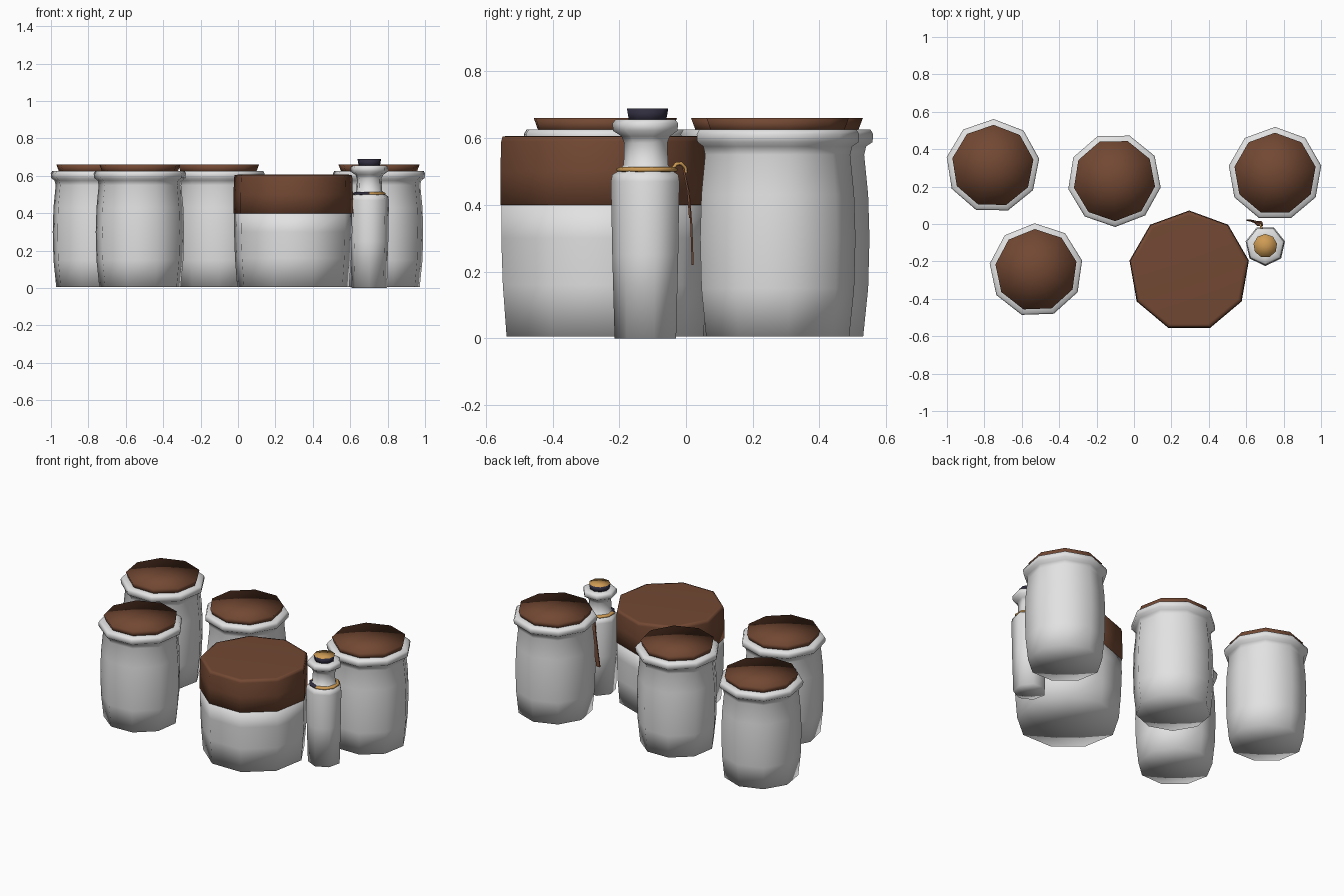
import bpy, bmesh, math
from mathutils import Vector

if "Cube" in bpy.data.objects:
    bpy.data.objects.remove(bpy.data.objects["Cube"])


def mat(name, rgb):
    m = bpy.data.materials.new(name)
    m.diffuse_color = (*rgb, 1)
    m.use_nodes = True
    m.node_tree.nodes["Principled BSDF"].inputs["Base Color"].default_value = m.diffuse_color
    return m


WHITE = mat("white glaze", (0.76, 0.76, 0.76))
BROWN = mat("brown leather", (0.17, 0.065, 0.033))
TAN = mat("golden tan", (0.62, 0.33, 0.09))
NAVY = mat("dark navy", (0.03, 0.027, 0.05))


def finish(bm, name, mats, smooth=True):
    bmesh.ops.recalc_face_normals(bm, faces=bm.faces)
    for f in bm.faces:
        f.smooth = smooth
    me = bpy.data.meshes.new(name)
    bm.to_mesh(me)
    bm.free()
    for m in mats:
        me.materials.append(m)
    ob = bpy.data.objects.new(name, me)
    bpy.context.collection.objects.link(ob)
    return ob


def lathe(name, profile, centre, sides, start, mats, rule=None):
    """Turn (radius, height) points around a vertical axis; both ends get fan caps."""
    bm = bmesh.new()
    cx, cy = centre
    rings = []
    for r, z in profile:
        rings.append([bm.verts.new((cx + r * math.cos(a), cy + r * math.sin(a), z))
                      for a in (math.radians(start) + math.tau * i / sides for i in range(sides))])
    for lo, hi in zip(rings, rings[1:]):
        for i in range(sides):
            j = (i + 1) % sides
            bm.faces.new((lo[i], lo[j], hi[j], hi[i]))
    for ring, (r, z) in ((rings[0], profile[0]), (rings[-1], profile[-1])):
        c = bm.verts.new((cx, cy, z))
        for i in range(sides):
            bm.faces.new((ring[i], ring[(i + 1) % sides], c))
    bmesh.ops.recalc_face_normals(bm, faces=bm.faces)
    if rule:
        for f in bm.faces:
            f.material_index = rule(f)
    return finish(bm, name, mats)


# Four small jars with flared lids
JAR = [(0.221, 0.005), (0.236, 0.15), (0.24, 0.3), (0.236, 0.43), (0.224, 0.55),
       (0.23, 0.575), (0.249, 0.588), (0.251, 0.612), (0.243, 0.625), (0.2, 0.625)]
LID = [(0.203, 0.615), (0.22, 0.66)]
for n, (pos, rot) in enumerate([((-0.755, 0.31), 89), ((-0.105, 0.235), 271),
                                ((-0.523, -0.247), 92), ((0.754, 0.268), 90)], 1):
    lathe(f"jar_{n}", JAR, pos, 9, rot, [WHITE])
    lathe(f"jar_lid_{n}", LID, pos, 9, rot, [BROWN])

# Large pot with a leather cover
POT = (0.295, -0.252)
lathe("large_pot", [(0.304, 0.005), (0.316, 0.16), (0.321, 0.3), (0.32, 0.41)], POT, 9, 90, [WHITE])
lathe("pot_cover", [(0.318, 0.398), (0.324, 0.4), (0.324, 0.5), (0.321, 0.59), (0.317, 0.605), (0.3, 0.606)],
      POT, 9, 90, [BROWN])

# Bottle with flared lip
BOT = (0.702, -0.117)
lathe("bottle", [(0.097, 0.0), (0.104, 0.25), (0.108, 0.47), (0.104, 0.49), (0.085, 0.502),
                 (0.07, 0.52), (0.068, 0.585), (0.076, 0.605), (0.102, 0.622), (0.103, 0.645),
                 (0.093, 0.656), (0.06, 0.656)], BOT, 7, 270, [WHITE])
# Stopper: navy sides, tan top
lathe("stopper", [(0.057, 0.65), (0.064, 0.689)], BOT, 9, 90, [NAVY, TAN],
      lambda f: 1 if f.normal.z > 0.7 else 0)
# Cord around the shoulder, navy on the front left
lathe("cord", [(0.08, 0.498), (0.09, 0.5), (0.092, 0.508), (0.082, 0.513), (0.06, 0.513)], BOT, 10, 270,
      [TAN, NAVY],
      lambda f: 1 if (f.calc_center_median().xy - Vector(BOT)).dot(Vector((-0.6, -0.8))) > 0.055 else 0)

# Small cord knot loop
cu = bpy.data.curves.new("cord_loop", "CURVE")
cu.dimensions = "3D"
cu.bevel_depth = 0.006
cu.bevel_resolution = 0
sp = cu.splines.new("POLY")
path = [(0.69, -0.04, 0.506), (0.685, -0.03, 0.522), (0.68, -0.015, 0.524), (0.675, -0.002, 0.512), (0.675, 0.0, 0.495)]
sp.points.add(len(path) - 1)
for p, c in zip(sp.points, path):
    p.co = (*c, 1)
cu.materials.append(TAN)
bpy.context.collection.objects.link(bpy.data.objects.new("cord_loop", cu))


# Hanging leather strips
def strip(name, pts, width):
    bm = bmesh.new()
    rows = []
    for x, y, z in pts:
        rows.append([bm.verts.new((x + sx * width / 2, y + sy * 0.003, z))
                     for sx, sy in ((-1, -1), (1, -1), (1, 1), (-1, 1))])
    for a, b in zip(rows, rows[1:]):
        for i in range(4):
            j = (i + 1) % 4
            bm.faces.new((a[i], a[j], b[j], b[i]))
    bm.faces.new(rows[0])
    bm.faces.new(rows[-1])
    finish(bm, name, [BROWN], False)


strip("strap_long", [(0.672, -0.008, 0.51), (0.655, 0.008, 0.44), (0.635, 0.016, 0.34), (0.615, 0.02, 0.22)], 0.026)
strip("strap_short", [(0.678, -0.008, 0.51), (0.675, 0.006, 0.44), (0.67, 0.012, 0.36)], 0.024)
